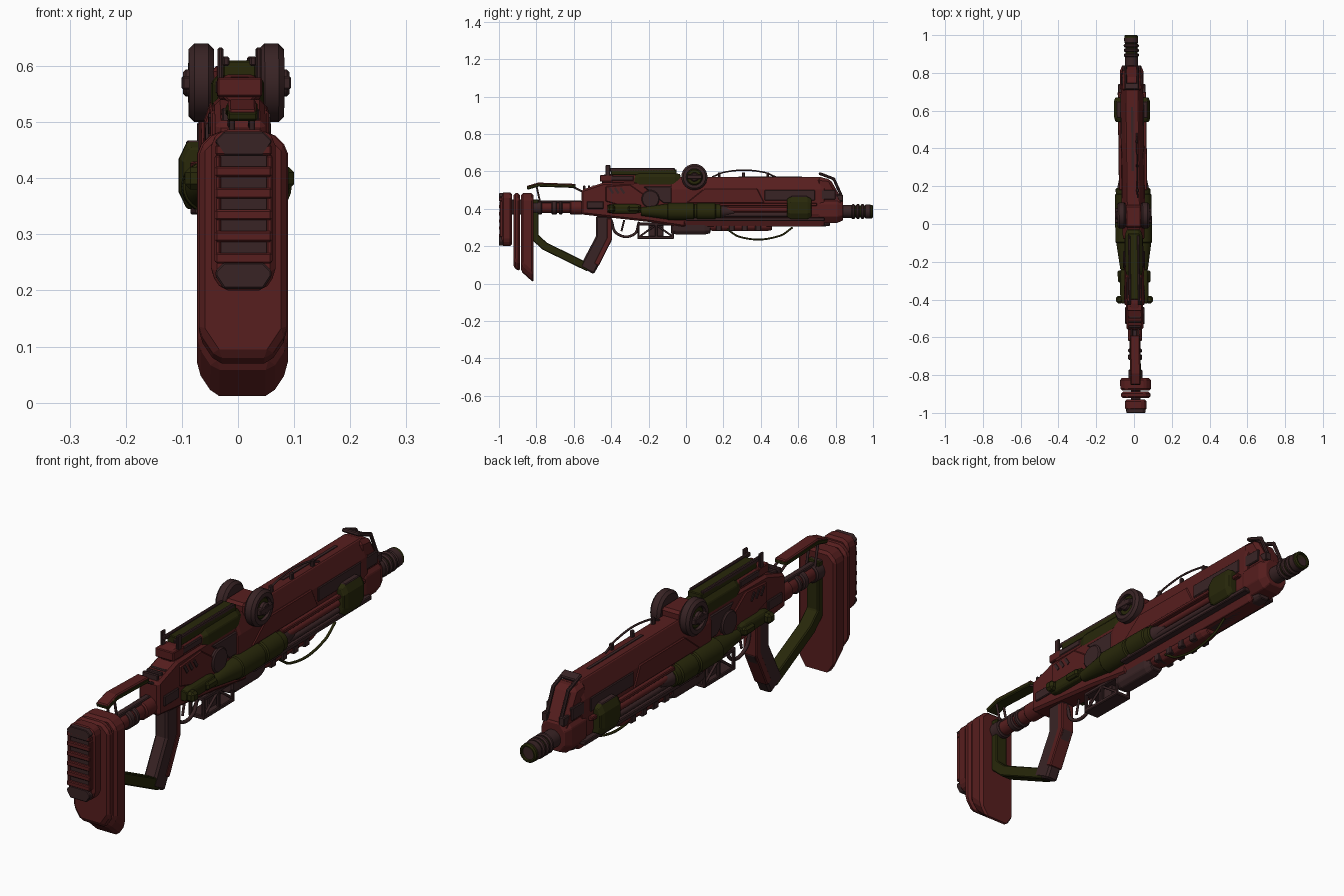
import bpy, bmesh, math
from mathutils import Vector

cube = bpy.data.objects.get("Cube")
if cube:
    bpy.data.objects.remove(cube)

SIDES = (-1, 1)
BORE = .385   # height of the barrel axis
STOCK = .405  # height of the buffer tube axis
DRUM = .57    # height of the drum axle


def material(name, *rgb):
    mat = bpy.data.materials.new(name)
    mat.use_nodes = True
    mat.diffuse_color = (*rgb, 1)
    mat.node_tree.nodes["Principled BSDF"].inputs["Base Color"].default_value = (*rgb, 1)
    return mat


red = material("dark red", .095, .013, .013)
gray = material("warm charcoal", .04, .017, .018)
olive = material("dark olive", .021, .021, .003)


def place(x, y, z):
    # the long axis is turned very slightly to one side
    return Vector((x - .0025 - y / 80, y, z))


def skin(name, mat, rings, bevel=0, smooth=False):
    """Skin a list of equal rings and cap both ends."""
    bm = bmesh.new()
    loops = [[bm.verts.new(place(*point)) for point in ring] for ring in rings]
    count = len(loops[0])
    for near, far in zip(loops, loops[1:]):
        for i in range(count):
            j = (i + 1) % count
            bm.faces.new((near[i], near[j], far[j], far[i]))
    bm.faces.new(loops[0])
    bm.faces.new(loops[-1])
    bmesh.ops.recalc_face_normals(bm, faces=bm.faces)
    mesh = bpy.data.meshes.new(name)
    bm.to_mesh(mesh)
    bm.free()
    mesh.materials.append(mat)
    part = bpy.data.objects.new(name, mesh)
    bpy.context.collection.objects.link(part)
    if bevel:
        modifier = part.modifiers.new("bevel", "BEVEL")
        modifier.width, modifier.segments, modifier.limit_method = bevel, 1, "ANGLE"
    if smooth:
        bpy.ops.object.select_all(action="DESELECT")
        part.select_set(True)
        bpy.context.view_layer.objects.active = part
        bpy.ops.object.shade_smooth_by_angle(angle=math.radians(35))


def prism(name, mat, width, outline, x=0, bevel=.004):
    """Side outline of (y, z) points, extruded across the width."""
    skin(name, mat, [[(x + s * width / 2, y, z) for y, z in outline] for s in SIDES], bevel)


def box(name, mat, width, y, z, x=0, bevel=.003):
    corners = [(y[0], z[0]), (y[1], z[0]), (y[1], z[1]), (y[0], z[1])]
    prism(name, mat, width, corners, x, bevel)


def band(name, mat, width, path, thick, x=0, bevel=.004):
    """Strip of even thickness along a (y, z) path, with mitred bends."""
    points = [Vector(p) for p in path]
    steps = [(b - a).normalized() for a, b in zip(points, points[1:])]
    upper, lower = [], []
    for point, before, after in zip(points, steps[:1] + steps, steps + steps[-1:]):
        along = (before + after).normalized()
        offset = Vector((-along.y, along.x)) * thick / 2 / along.dot(after)
        upper.append(point + offset)
        lower.append(point - offset)
    prism(name, mat, width, upper + lower[::-1], x, bevel)


def hull(name, mat, width, y, z, x=0, ramp=.03, pinch=.8):
    """Eight-sided bar along y, narrowed at both ends."""
    middle, tall, half = (z[0] + z[1]) / 2, (z[1] - z[0]) / 2, width / 2
    section = [(a * u, b * v) for a, b, flip in ((1, 1, 0), (-1, 1, 1), (-1, -1, 0), (1, -1, 1))
               for u, v in (((.6, 1), (1, .5)) if flip else ((1, .5), (.6, 1)))]
    stations = ((y[0], pinch), (y[0] + ramp, 1), (y[1] - ramp, 1), (y[1], pinch))
    skin(name, mat, [[(x + u * half * k, t, middle + v * tall * k) for u, v in section]
                     for t, k in stations], bevel=.003)


def tube(name, mat, radius, span, at, axis="y", tip=None, bore=None, edge=.005):
    """Chamfered cylinder, cone (tip) or cup (bore) along y or x."""
    start, end = span
    step = math.copysign(edge, end - start)
    profile = [(start, radius - edge), (start + step, radius), (end - step, radius), (end, radius - edge)]
    if tip:
        profile = [(start, tip), (end, radius)]
    if bore:
        profile += [(end, bore), (end - step * 2, bore)]
    rings = []
    for t, r in profile:
        circle = [(at[0] + r * math.cos(a), at[1] + r * math.sin(a))
                  for a in (math.tau * i / 24 for i in range(24))]
        rings.append([(u, t, v) if axis == "y" else (t, u, v) for u, v in circle])
    skin(name, mat, rings, smooth=True)


def cable(name, mat, x, start, end, sag=0, radius=.005):
    """Round wire between two (y, z) points, bowed by the sag."""
    start, end, bow = Vector(start), Vector(end), Vector((0, sag))
    path = [start, start.lerp(end, .2) + bow, start.lerp(end, .8) + bow, end]
    curve = bpy.data.curves.new(name, "CURVE")
    curve.dimensions, curve.bevel_depth, curve.bevel_resolution = "3D", radius, 2
    spline = curve.splines.new("BEZIER")
    spline.bezier_points.add(len(path) - 1)
    for knot, point in zip(spline.bezier_points, path):
        knot.co = place(x, *point)
        knot.handle_left_type = knot.handle_right_type = "AUTO"
    curve.materials.append(mat)
    bpy.context.collection.objects.link(bpy.data.objects.new(name, curve))


def panel(name, mat, width, y, z, cut=.03, lift=0, bevel=.01):
    """Upright plate with cut corners; lift raises the foot of its shoulder face."""
    rings = []
    for t, low in ((y[0], z[0] + lift), (y[1], z[0])):
        half, high = width / 2, z[1]
        side = [(half - cut, low), (half, low + cut * 1.5), (half, high - cut), (half - cut, high)]
        rings.append([(x, t, h) for x, h in side + [(-x, h) for x, h in reversed(side)]])
    skin(name, mat, rings, bevel)


# shoulder stock and butt pad
panel("stock_plate", red, width=.162, y=(-.882, -.815), z=(.005, .483), lift=.06)
panel("stock_rear_plate", red, width=.156, y=(-.922, -.888), z=(.065, .483), lift=.02)
panel("butt_pad", red, width=.115, y=(-.986, -.93), z=(.2, .487), cut=.02)
box("stock_mount", gray, width=.05, y=(-.94, -.8), z=(.37, .45))
panel("pad_lower_cap", gray, width=.1, y=(-1, -.97), z=(.203, .25), cut=.015, bevel=.003)
panel("pad_upper_cap", gray, width=.1, y=(-1, -.97), z=(.441, .483), cut=.015, bevel=.003)
for s in SIDES:
    box("pad_rail", red, width=.011, y=(-.996, -.97), z=(.25, .441), x=s * .046)
for i in range(6):
    low = .248 + i * .0386
    box("pad_rib", red, width=.1, y=(-1, -.97), z=(low, low + .019))
    if i < 5:
        box("pad_slot", gray, width=.082, y=(-.989, -.98), z=(low + .019, low + .0386), bevel=0)

# buffer tube with its collars
tube("buffer_tube", red, radius=.029, span=(-.83, -.54), at=(0, STOCK))
for start, length, mat in ((-.82, .05, gray), (-.72, .03, gray), (-.68, .02, gray), (-.62, .07, red)):
    tube("tube_collar", mat, radius=.037, span=(start, start + length), at=(0, STOCK))
box("tube_lug", gray, width=.024, y=(-.8, -.56), z=(.43, .445))

# cheek rest
band("cheek_rest", olive, width=.054, path=[(-.85, .51), (-.79, .527), (-.59, .52)], thick=.018)
band("cheek_rest_cover", red, width=.05, path=[(-.85, .516), (-.79, .534), (-.59, .527)], thick=.012)
for s in SIDES:
    cable("cheek_strut_rear", gray, s * .018, start=(-.8, .525), end=(-.78, .435))
    cable("cheek_strut_front", gray, s * .018, start=(-.61, .52), end=(-.55, .49))

# thumbhole frame, pistol grip and trigger
band("thumbhole_frame", olive, width=.052, path=[(-.81, .45), (-.81, .25), (-.755, .2), (-.52, .085)], thick=.043)
band("grip", gray, width=.054, path=[(-.44, .36), (-.44, .24), (-.53, .07)], thick=.085, bevel=.008)
band("grip_front_strap", red, width=.058, path=[(-.41, .35), (-.41, .24), (-.48, .1)], thick=.03)
cable("trigger_guard", gray, 0, start=(-.4, .34), end=(-.25, .33), sag=-.07, radius=.007)
cable("trigger", gray, 0, start=(-.33, .34), end=(-.345, .28))

# receiver
prism("receiver", red, width=.09, bevel=.01,
      outline=[(-.56, .37), (-.56, .5), (-.44, .54), (0, .55), (0, .3), (-.2, .33)])
for i in range(5):
    start = -.55 + i * .025
    box("receiver_rib", gray, width=.066, y=(start, start + .012), z=(.5, .525))
for s in SIDES:
    hull("fin_body", olive, width=.04, y=(-.42, -.24), z=(.375, .425), x=s * .055)
    box("fin_wing", olive, width=.035, y=(-.42, -.38), z=(.38, .42), x=s * .08, bevel=.01)
    box("fin_tip", olive, width=.03, y=(-.31, -.245), z=(.383, .415), x=s * .072, bevel=.008)
    prism("receiver_armour", red, width=.012, x=s * .046,
          outline=[(-.43, .44), (-.43, .52), (-.3, .53), (-.13, .41), (-.13, .35)])
    prism("receiver_inset", gray, width=.01, x=s * .045, outline=[(-.23, .52), (-.05, .52), (-.05, .43), (-.12, .43)])
    tube("side_disc", gray, radius=.048, span=(s * .04, s * .058), at=(-.19, .452), axis="x")
    for i in range(3):
        start = (-.41 + i * .03, .512)
        band("receiver_vent", gray, width=.005, x=s * .0525, thick=.012, bevel=0,
             path=[start, (start[0] + .02, start[1] - .03)])
    box("ejection_panel", gray, width=.009, y=(-.53, -.44), z=(.4, .44), x=s * .047)

# top rail and rear sight
hull("top_rail_base", red, width=.076, y=(-.45, -.2), z=(.53, .585))
hull("top_rail_front", olive, width=.092, y=(-.28, -.03), z=(.51, .592))
box("top_rail", olive, width=.06, y=(-.4, -.05), z=(.58, .61))
box("rear_sight_base", red, width=.08, y=(-.46, -.39), z=(.545, .58))
for s in SIDES:
    box("rail_edge", gray, width=.012, y=(-.43, -.06), z=(.6, .617), x=s * .024)
    box("rail_side", gray, width=.01, y=(-.4, -.28), z=(.55, .575), x=s * .036)
    box("rear_sight_post", gray, width=.01, y=(-.43, -.405), z=(.56, .633), x=s * .034)

# paired drums either side of the rail
box("drum_bridge", red, width=.09, y=(-.02, .1), z=(.53, .6), bevel=.01)
tube("drum_axle", gray, radius=.024, span=(-.095, .095), at=(.045, DRUM), axis="x")
for s in SIDES:
    tube("drum", gray, radius=.07, span=(s * .04, s * .085), at=(.045, DRUM), axis="x", bore=.044, edge=.01)
    tube("drum_face", olive, radius=.043, span=(s * .06, s * .078), at=(.045, DRUM), axis="x")
    box("drum_bar", gray, width=.02, y=(.005, .085), z=(DRUM - .012, DRUM + .012), x=s * .087)

# main housing and sloping nose
hull("main_housing", red, width=.116, y=(-.08, .74), z=(.305, .57), ramp=.02, pinch=.95)
prism("nose", red, width=.1, bevel=.015,
      outline=[(.7, .33), (.7, .568), (.77, .56), (.84, .44), (.84, .34)])
hull("nose_collar", red, width=.124, y=(.69, .84), z=(.325, .46))
box("top_slit", gray, width=.012, y=(.28, .62), z=(.566, .573), bevel=0)
for s in SIDES:
    box("side_panel", gray, width=.012, y=(.42, .69), z=(.445, .5), x=s * .056)
    box("nose_panel", gray, width=.012, y=(.69, .8), z=(.45, .5), x=s * .051)
    prism("housing_armour", red, width=.012, x=s * .056, outline=[(0, .43), (.1, .51), (.38, .51), (.42, .43)])
    box("side_ledge", red, width=.03, y=(.18, .7), z=(.415, .43), x=s * .06)
    box("lower_ledge", gray, width=.03, y=(0, .74), z=(.335, .353), x=s * .058)
    tube("upper_side_rod", red, radius=.013, span=(.15, .6), at=(s * .06, .395))
    tube("lower_side_rod", gray, radius=.011, span=(.15, .6), at=(s * .06, .368))
    hull("side_block", olive, width=.072, y=(.54, .67), z=(.345, .465), x=s * .059, ramp=.02)
    box("block_top", gray, width=.05, y=(.56, .65), z=(.43, .467), x=s * .057)

    # bulged side cylinder
    middle = (s * .051, BORE)
    tube("cylinder_tail", olive, radius=.043, span=(-.24, -.09), at=middle, tip=.022)
    tube("cylinder_rear", olive, radius=.046, span=(-.1, .045), at=middle)
    tube("cylinder_front", olive, radius=.046, span=(.055, .16), at=middle)
    tube("cylinder_cap", olive, radius=.041, span=(.04, .19), at=middle)
    tube("cylinder_cone", gray, radius=.035, span=(.26, .18), at=middle, tip=.018)

    # front sight loop
    band("front_sight_arm", gray, width=.012, x=s * .032, thick=.015,
         path=[(.71, .59), (.79, .56), (.835, .46)])
    box("front_sight_foot", gray, width=.024, y=(.8, .84), z=(.44, .475), x=s * .037)
band("front_sight_bridge", gray, width=.076, path=[(.71, .59), (.745, .577)], thick=.015)

# muzzle
tube("muzzle", gray, radius=.034, span=(.82, .89), at=(0, BORE))
tube("muzzle_core", olive, radius=.032, span=(.86, .98), at=(0, BORE))
for i in range(3):
    start = .885 + i * .025
    tube("muzzle_ring", gray, radius=.04, span=(start, start + .018), at=(0, BORE))
tube("muzzle_tip", gray, radius=.037, span=(.955, .99), at=(0, BORE))
tube("muzzle_mouth", olive, radius=.036, span=(.98, 1), at=(0, BORE), bore=.026)

# open magazine frame under the receiver
for low in (.238, .31):
    box("magazine_plate", gray, width=.068, y=(-.26, -.065), z=(low, low + .016))
box("magazine_core", gray, width=.024, y=(-.2, -.12), z=(.24, .32))
for s in SIDES:
    for start in (-.26, -.165, -.077):
        box("magazine_post", gray, width=.012, y=(start, start + .012), z=(.24, .32), x=s * .028)
    for foot in (-.25, -.07):
        cable("magazine_brace", gray, s * .028, start=(foot, .25), end=(-.16, .315))

# underside blocks
hull("under_block", gray, width=.075, y=(-.08, .13), z=(.262, .34))
hull("under_rail", red, width=.068, y=(.12, .46), z=(.28, .345))
hull("under_nose", gray, width=.064, y=(.44, .77), z=(.305, .35))
for i in range(4):
    start = .16 + i * .07
    box("under_lug", gray, width=.076, y=(start, start + .03), z=(.28, .31))

# loose cables above and below
cable("lower_cable", olive, .03, start=(.22, .29), end=(.57, .3), sag=-.043)
cable("upper_cable", gray, .023, start=(.14, .57), end=(.48, .57), sag=.026, radius=.004)
for i in range(3):
    start = .17 + i * .13
    box("cable_clip", gray, width=.014, y=(start, start + .015), z=(.555, .595), x=.023)
